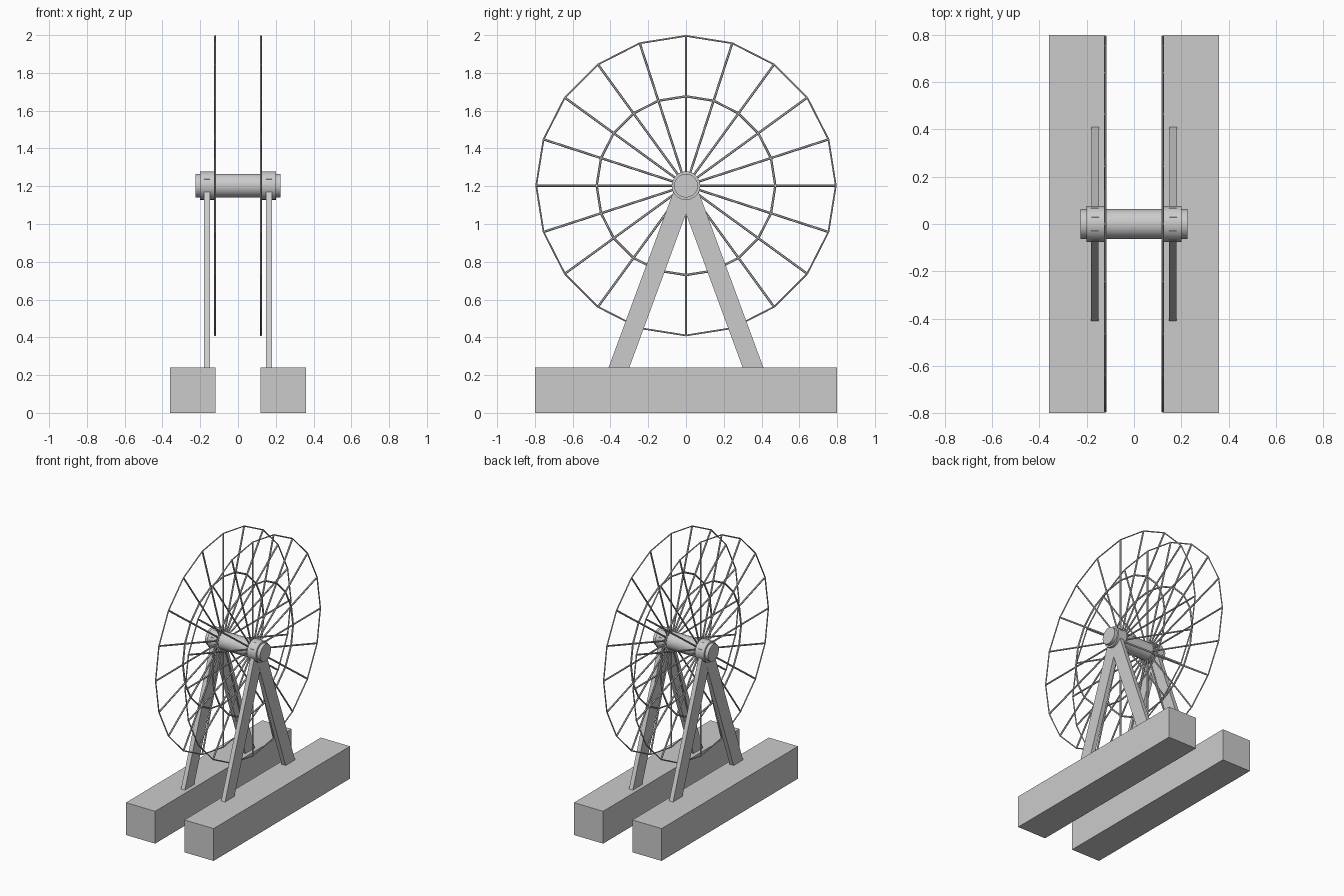
import bpy, bmesh, math
from mathutils import Vector, Matrix

if "Cube" in bpy.data.objects:
    bpy.data.objects.remove(bpy.data.objects["Cube"])

CZ = 1.203      # axle height
N = 20          # spokes per wheel


def finish(name, bm, smooth=False):
    bmesh.ops.recalc_face_normals(bm, faces=bm.faces)
    me = bpy.data.meshes.new(name)
    bm.to_mesh(me)
    bm.free()
    ob = bpy.data.objects.new(name, me)
    bpy.context.collection.objects.link(ob)
    if smooth:
        bpy.ops.object.select_all(action='DESELECT')
        ob.select_set(True)
        bpy.context.view_layer.objects.active = ob
        bpy.ops.object.shade_smooth_by_angle(angle=math.radians(30))
    return ob


def rod(bm, a, b, r, sides):
    a, b = Vector(a), Vector(b)
    d = b - a
    m = Matrix.Translation((a + b) / 2) @ d.to_track_quat('Z', 'Y').to_matrix().to_4x4()
    bmesh.ops.create_cone(bm, cap_ends=True, segments=sides, radius1=r, radius2=r,
                          depth=d.length, matrix=m)


def box(bm, center, size, rot=Matrix.Identity(4)):
    m = Matrix.Translation(center) @ rot @ Matrix.Diagonal((*size, 1))
    bmesh.ops.create_cube(bm, size=1, matrix=m)


def rim_point(x, r, i):
    a = 2 * math.pi * i / N
    return (x, r * math.sin(a), CZ + r * math.cos(a))


# Axle running through both wheels
bm = bmesh.new()
rod(bm, (-0.226, 0, CZ), (0.226, 0, CZ), 0.063, 20)
finish("axle", bm, True)

for side, s in (("left", -1), ("right", 1)):
    # Base block
    bm = bmesh.new()
    box(bm, (s * 0.24, 0, 0.12), (0.24, 1.6, 0.24))
    finish(side + "_base", bm)

    # A-frame: two slanted legs cut flat at the base
    bm = bmesh.new()
    for t in (-1, 1):
        axis = Vector((0, -0.355 * t, CZ - 0.24)).normalized()
        perp = Vector((0, axis.z, -axis.y)) * 0.0515
        top = Vector((0, 0, CZ)) + axis * 0.056
        foot = Vector((0, 0.355 * t, 0.24))
        profile = [foot - Vector((0, 0.055, 0)), foot + Vector((0, 0.055, 0)),
                   top + perp, top - perp]
        x = s * 0.165 - 0.016 + t * 0.0003
        f = bm.faces.new([bm.verts.new((x, p.y, p.z)) for p in profile])
        ext = bmesh.ops.extrude_face_region(bm, geom=[f])
        bmesh.ops.translate(bm, vec=(0.032, 0, 0),
                            verts=[v for v in ext["geom"] if isinstance(v, bmesh.types.BMVert)])
    finish(side + "_a_frame_legs", bm)

    # Bearing housing around the axle
    bm = bmesh.new()
    rod(bm, (s * 0.127, 0, CZ), (s * 0.2, 0, CZ), 0.076, 20)
    finish(side + "_bearing", bm, True)

    # Wheel: spokes, inner ring and outer rim
    wx = s * 0.121
    bm = bmesh.new()
    for i in range(N):
        rod(bm, rim_point(wx, 0.04, i), rim_point(wx, 0.793, i), 0.0062, 6)
    finish(side + "_spokes", bm)
    for name, r, thick in (("_inner_ring", 0.473, 0.0062), ("_outer_rim", 0.793, 0.0045)):
        bm = bmesh.new()
        for i in range(N):
            rod(bm, rim_point(wx, r, i), rim_point(wx, r, i + 1), thick, 6)
        finish(side + name, bm)
